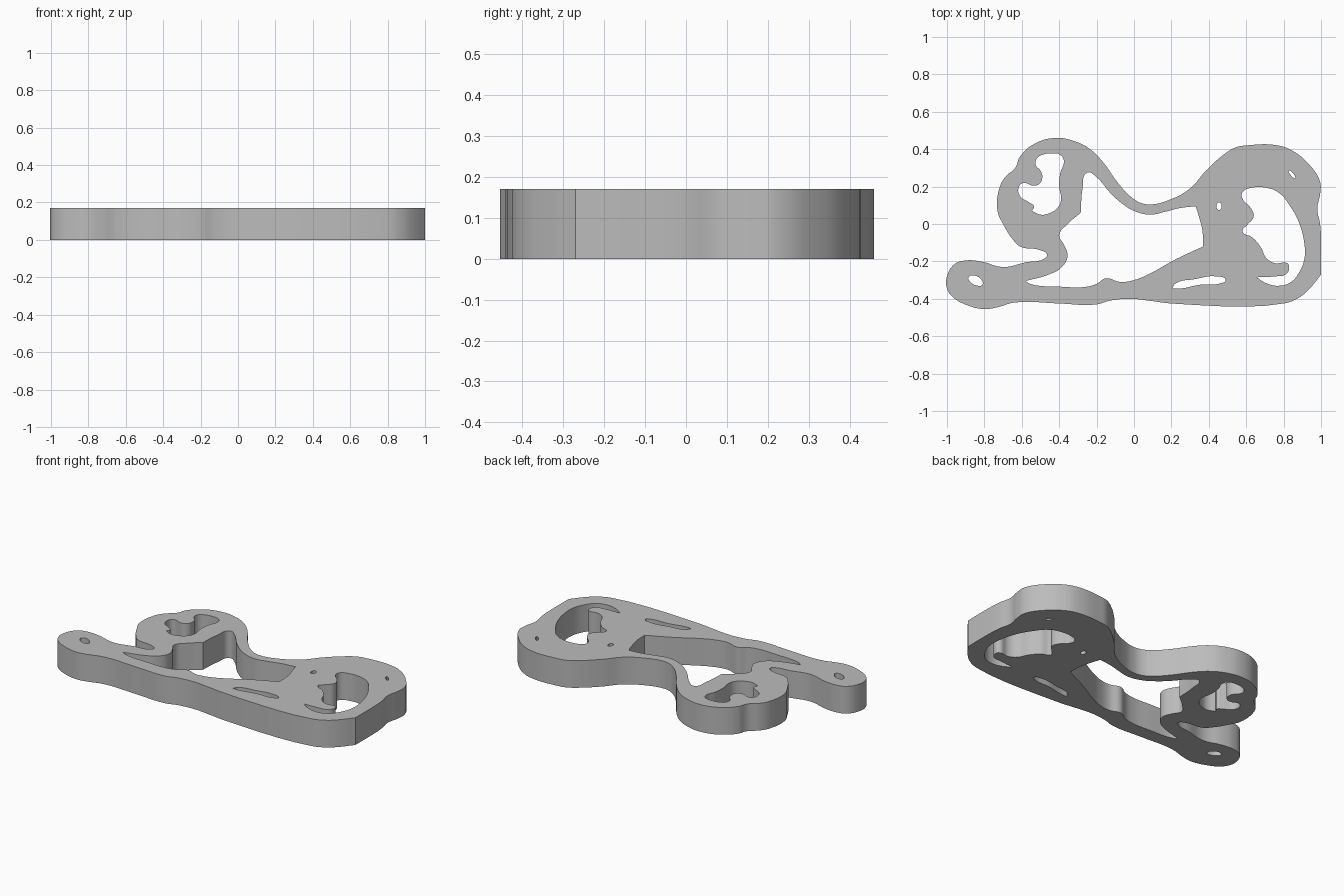
import bpy
import bmesh
import math

HEIGHT = 0.17

default_cube = bpy.data.objects.get("Cube")
if default_cube:
    bpy.data.objects.remove(default_cube, do_unlink=True)

# Third entry CORNER marks a sharp point of a contour
CORNER = True

# Outer contour: foot, curled head, waist, rounded rear, base
outer = [
    (-1, -.28), (-.96, -.215), (-.9, -.195), (-.82, -.2), (-.7, -.23),
    (-.58, -.205), (-.48, -.185), (-.465, -.165), (-.5, -.14), (-.61, -.12),
    (-.65, -.08), (-.7, 0), (-.73, .07), (-.72, .19), (-.69, .25),
    (-.635, .3), (-.61, .36), (-.53, .43), (-.42, .46), (-.31, .44),
    (-.235, .4), (-.165, .33), (-.09, .225), (-.01, .14), (.045, .11),
    (.095, .105), (.165, .12), (.3, .19), (.38, .28), (.485, .375),
    (.545, .41), (.6, .42), (.77, .42), (.85, .39), (.93, .325),
    (.995, .225), (.995, .16), (.98, .08), (.995, 0), (1, -.08),
    (1, -.27, CORNER), (.935, -.35), (.88, -.395), (.8, -.425),
    (.2, -.425), (.08, -.41), (-.02, -.4), (-.13, -.41), (-.2, -.43),
    (-.4, -.425), (-.64, -.42), (-.73, -.445), (-.8, -.455),
    (-.89, -.435), (-.97, -.39), (-1, -.345),
]

# Large opening in the middle
middle_opening = [
    (-.25, .275), (-.2, .25), (-.13, .17), (-.065, .11), (0, .07),
    (.085, .05), (.165, .065), (.245, .085), (.33, .095, CORNER),
    (.35, .03), (.365, -.03), (.37, -.12, CORNER), (.22, -.19),
    (.085, -.265), (0, -.3), (-.075, -.31), (-.15, -.29), (-.2, -.32),
    (-.25, -.335), (-.395, -.335), (-.555, -.32), (-.58, -.305, CORNER),
    (-.45, -.268), (-.385, -.23), (-.355, -.17), (-.375, -.11),
    (-.4, -.06), (-.355, 0), (-.285, .06, CORNER), (-.275, .19),
]

# Curled opening in the head
head_opening = [
    (-.44, .378), (-.395, .37), (-.375, .34), (-.395, .27), (-.4, .2),
    (-.39, .13), (-.41, .085), (-.46, .055), (-.5, .05),
    (-.545, .07, CORNER), (-.535, .095), (-.56, .115), (-.61, .15),
    (-.615, .2), (-.59, .22), (-.54, .205), (-.505, .215), (-.49, .25),
    (-.5, .285), (-.525, .315), (-.52, .35), (-.49, .37),
]

# Curled opening in the rear
rear_opening = [
    (.635, .195), (.7, .195), (.77, .17), (.835, .095), (.885, 0),
    (.91, -.1), (.912, -.18), (.885, -.255), (.84, -.31), (.78, -.33),
    (.715, -.32), (.655, -.285, CORNER), (.755, -.28), (.81, -.27),
    (.83, -.235), (.82, -.21), (.755, -.21), (.71, -.185), (.675, -.12),
    (.63, -.07), (.58, -.04), (.605, -.005), (.64, .04), (.625, .085),
    (.58, .135), (.58, .17),
]

# Narrow slot in the base and small eyelet in the foot
base_slot = [
    (.205, -.345, CORNER), (.22, -.32), (.325, -.295), (.44, -.28),
    (.49, -.3), (.47, -.315), (.35, -.325), (.25, -.345),
]
foot_eyelet = [
    (-.885, -.285), (-.855, -.275), (-.815, -.3), (-.81, -.325),
    (-.835, -.33), (-.875, -.31),
]


def ellipse(cx, cy, rx, ry, turn=0, count=8):
    """Points of a small turned oval hole."""
    points = []
    for i in range(count):
        a = math.tau * i / count
        u, v = rx * math.cos(a), ry * math.sin(a)
        points.append((cx + u * math.cos(turn) - v * math.sin(turn),
                       cy + u * math.sin(turn) + v * math.cos(turn)))
    return points


def add_contour(curve, points):
    """Closed smooth spline through the points, sharp at marked corners."""
    spline = curve.splines.new('BEZIER')
    spline.bezier_points.add(len(points) - 1)
    spline.use_cyclic_u = True
    for knot, point in zip(spline.bezier_points, points):
        knot.co = (point[0], point[1], 0)
        kind = 'VECTOR' if len(point) > 2 else 'AUTO'
        knot.handle_left_type = knot.handle_right_type = kind


# Filled, extruded profile with all its openings
profile = bpy.data.curves.new("frame_profile", 'CURVE')
profile.dimensions = '2D'
profile.fill_mode = 'BOTH'
profile.extrude = HEIGHT / 2
profile.resolution_u = 5
contours = [outer, middle_opening, head_opening, rear_opening, base_slot,
            foot_eyelet, ellipse(.455, .095, .014, .02),
            ellipse(.845, .265, .026, .008, math.radians(-50))]
for contour in contours:
    add_contour(profile, contour)
helper = bpy.data.objects.new("profile_helper", profile)
bpy.context.collection.objects.link(helper)

# Turn the profile into one welded solid standing on the ground
graph = bpy.context.evaluated_depsgraph_get()
mesh = bpy.data.meshes.new_from_object(helper.evaluated_get(graph))
bpy.data.objects.remove(helper, do_unlink=True)
bm = bmesh.new()
bm.from_mesh(mesh)
bmesh.ops.translate(bm, verts=bm.verts, vec=(0, 0, HEIGHT / 2))
bmesh.ops.remove_doubles(bm, verts=bm.verts, dist=0.0002)
bmesh.ops.recalc_face_normals(bm, faces=bm.faces)
bm.to_mesh(mesh)
bm.free()

frame = bpy.data.objects.new("pierced_frame", mesh)
bpy.context.collection.objects.link(frame)

# Single plain grey
grey = bpy.data.materials.new("plain_grey")
grey.use_nodes = True
colour = (0.5, 0.5, 0.5, 1)
grey.diffuse_color = colour
grey.node_tree.nodes["Principled BSDF"].inputs["Base Color"].default_value = colour
mesh.materials.clear()
mesh.materials.append(grey)

# Smooth walls, crisp rims
bpy.ops.object.select_all(action='DESELECT')
frame.select_set(True)
bpy.context.view_layer.objects.active = frame
bpy.ops.object.shade_smooth_by_angle(angle=math.radians(30))
